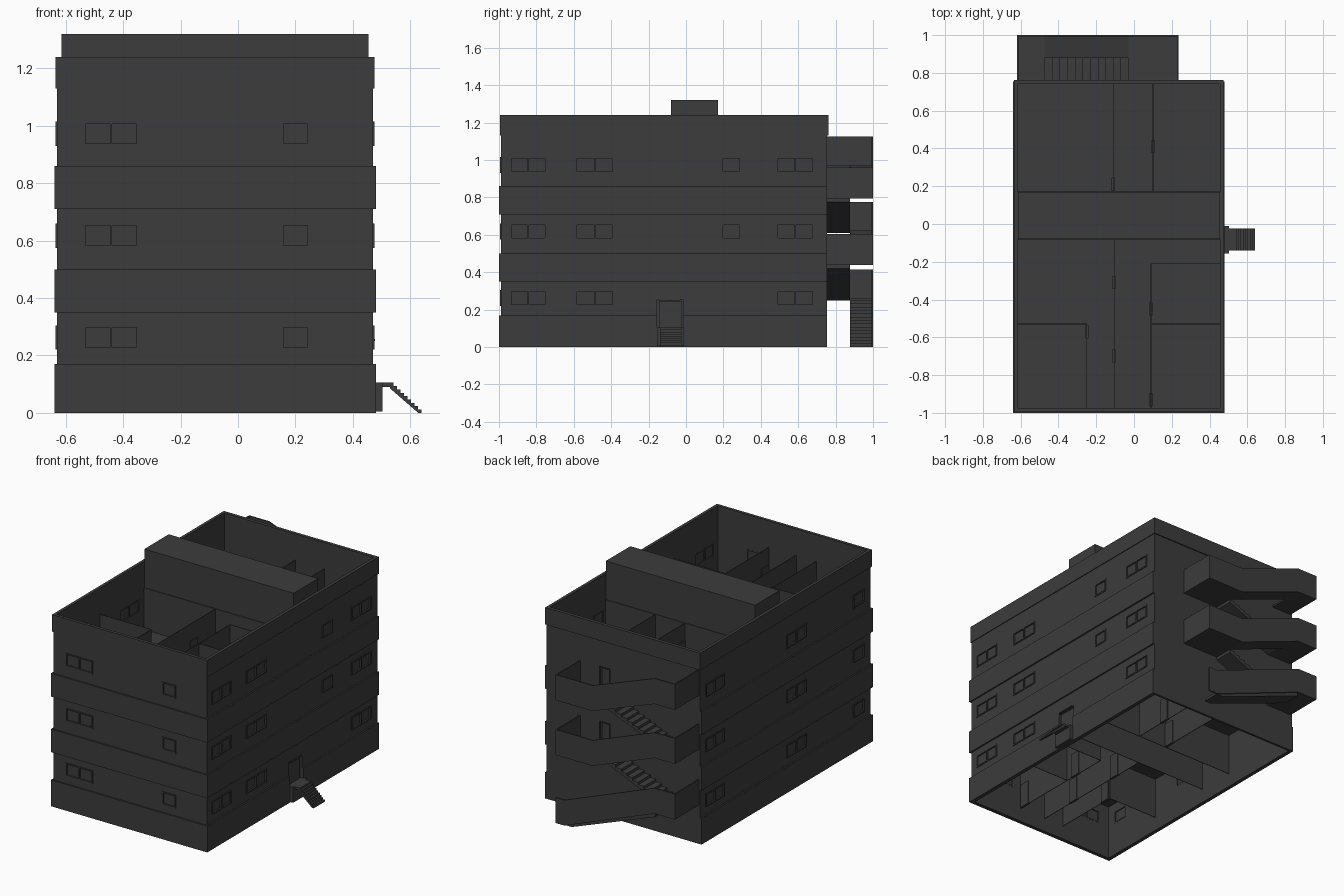
import bpy, bmesh

if "Cube" in bpy.data.objects:
    bpy.data.objects.remove(bpy.data.objects["Cube"], do_unlink=True)

concrete = bpy.data.materials.new("dark_concrete")
concrete.use_nodes = True
GREY = (0.045, 0.045, 0.045, 1)
concrete.diffuse_color = GREY
concrete.node_tree.nodes["Principled BSDF"].inputs["Base Color"].default_value = GREY


def finish(name, bm):
    bmesh.ops.recalc_face_normals(bm, faces=bm.faces[:])
    mesh = bpy.data.meshes.new(name)
    bm.to_mesh(mesh)
    bm.free()
    mesh.materials.append(concrete)
    ob = bpy.data.objects.new(name, mesh)
    bpy.context.scene.collection.objects.link(ob)
    return ob


def add_box(bm, x0, x1, y0, y1, z0, z1):
    v = [bm.verts.new((x, y, z)) for z in (z0, z1) for x, y in ((x0, y0), (x1, y0), (x1, y1), (x0, y1))]
    bm.faces.new(v[:4])
    bm.faces.new(v[4:])
    for i in range(4):
        j = (i + 1) % 4
        bm.faces.new((v[i], v[j], v[j + 4], v[i + 4]))


def boxes(name, dims):
    bm = bmesh.new()
    for d in dims:
        add_box(bm, *d)
    return finish(name, bm)


def prism(name, pts, lo, hi, axis):
    """Extrude a 2D outline along y (points are x, z) or z (points are x, y)."""
    bm = bmesh.new()
    put = (lambda p, h: (p[0], h, p[1])) if axis == "y" else (lambda p, h: (p[0], p[1], h))
    a = [bm.verts.new(put(p, lo)) for p in pts]
    b = [bm.verts.new(put(p, hi)) for p in pts]
    bm.faces.new(a)
    bm.faces.new(b)
    for i in range(len(pts)):
        j = (i + 1) % len(pts)
        bm.faces.new((a[i], a[j], b[j], b[i]))
    return finish(name, bm)


def ring(name, outer, inner, z0, z1):
    """Closed rectangular wall between two rectangles (x0, x1, y0, y1)."""
    bm = bmesh.new()
    loops = []
    for r, z in ((outer, z0), (outer, z1), (inner, z1), (inner, z0)):
        loops.append([bm.verts.new((r[a], r[b], z)) for a, b in ((0, 2), (1, 2), (1, 3), (0, 3))])
    for k in range(4):
        a, b = loops[k], loops[(k + 1) % 4]
        for i in range(4):
            j = (i + 1) % 4
            bm.faces.new((a[i], a[j], b[j], b[i]))
    return finish(name, bm)


def cut(ob, cutter):
    mod = ob.modifiers.new("openings", "BOOLEAN")
    mod.operation, mod.solver, mod.object = "DIFFERENCE", "EXACT", cutter
    dg = bpy.context.evaluated_depsgraph_get()
    mesh = bpy.data.meshes.new_from_object(ob.evaluated_get(dg))
    ob.modifiers.clear()
    ob.data = mesh


# Main dimensions
X0, X1, Y0, Y1 = -0.63, 0.47, -0.99, 0.755
IX0, IX1, IY0, IY1 = -0.615, 0.455, -0.975, 0.74
STOREY = 0.355
FLOORS = [0.09 + STOREY * i for i in range(3)]

# Outer walls, projecting bands and roof parapet
walls = ring("outer_walls", (X0, X1, Y0, Y1), (IX0, IX1, IY0, IY1), 0, 1.235)
P = 0.01
band_plan = [(X0 - P, Y1), (X0 - P, Y0 - P), (X1 + P, Y0 - P), (X1 + P, Y1),
             (X1, Y1), (X1, Y0), (X0, Y0), (X0, Y1)]
bands = [prism(n + "_band", band_plan, a, b, "z")
         for n, a, b in (("base", 0, 0.17), ("middle", 0.35, 0.5), ("upper", 0.71, 0.86))]
ring("parapet", (X0 - 0.005, X1 + 0.005, Y0 - 0.005, Y1 + 0.007), (IX0, IX1, IY0, IY1), 1.13, 1.24)

# Windows: side, start, end; wide ones get a mullion
WINDOWS = [("front", -0.54, -0.345), ("front", 0.15, 0.25),
           ("east", -0.94, -0.745), ("east", -0.59, -0.385), ("east", 0.19, 0.295), ("east", 0.485, 0.685),
           ("west", 0.51, 0.7), ("west", -0.33, -0.13), ("west", -0.92, -0.81)]


def on_wall(side, a, b, z0, z1, out, depth):
    """Box in a wall, from `out` beyond its face to `depth` behind it."""
    if side == "front":
        return (a, b, Y0 - out, Y0 + depth, z0, z1)
    if side == "east":
        return (X1 - depth, X1 + out, a, b, z0, z1)
    if side == "back":
        return (a, b, Y1 - depth, Y1 + out, z0, z1)
    return (X0 - out, X0 + depth, a, b, z0, z1)


holes, frames, panes = [], [], []
for side, a, b in WINDOWS:
    for i, floor in enumerate(FLOORS):
        if side == "east" and a == 0.19 and i == 0:
            continue
        z0, z1 = floor + 0.13, floor + 0.215
        t = 0.008
        holes.append(on_wall(side, a, b, z0, z1, 0.03, 0.03))
        panes.append(on_wall(side, a, b, z0, z1, -0.005, 0.009))
        bars = [(a, a + t, z0, z1), (b - t, b, z0, z1), (a + t, b - t, z0, z0 + t), (a + t, b - t, z1 - t, z1)]
        if b - a > 0.15:
            m = (a + b) / 2
            bars.append((m - t / 2, m + t / 2, z0 + t, z1 - t))
        frames += [on_wall(side, *bar, 0.005, 0.016) for bar in bars]
boxes("window_frames", frames)
boxes("window_panes", panes)

# Door openings: side entrance and two back exits
door_list = [("east", -0.155, -0.015, 0.105, 0.255)]
door_list += [("back", 0.015, 0.09, f, f + 0.16) for f in FLOORS[1:]]
holes += [on_wall(*d, 0.03, 0.03) for d in door_list]
cutter = boxes("opening_cutter", holes)
cutter.hide_render = True
cut(walls, cutter)
cut(bands[0], cutter)
bpy.data.objects.remove(cutter, do_unlink=True)
boxes("door_leaves", [on_wall(s, a + 0.01, b - 0.01, z0, z1 - 0.01, -0.008, 0.014) for s, a, b, z0, z1 in door_list])
boxes("entrance_lintel", [on_wall("east", -0.145, -0.03, 0.25, 0.257, 0.008, 0.01)])

# Floor slabs of the two upper storeys
boxes("floor_slabs", [(IX0, IX1, IY0, IY1, f - 0.085, f) for f in FLOORS[1:]])

# Interior partitions and doors, repeated on each storey
H, T = 0.27, 0.002
LONG = [(-0.105, IY0, -0.08), (0.09, IY0, -0.21), (-0.25, IY0, -0.53), (-0.11, 0.17, IY1), (0.1, 0.17, IY1)]
CROSS = [(-0.53, IX0, -0.25), (-0.21, 0.09, IX1), (-0.53, 0.09, IX1), (-0.08, IX0, IX1), (0.17, IX0, IX1)]
DOORS = [(0.1, 0.41), (-0.11, 0.21), (-0.105, -0.31), (0.09, -0.45), (-0.25, -0.57), (-0.105, -0.7), (0.09, -0.93)]
parts, doors = [], []
for f in FLOORS:
    parts += [(x - T, x + T, a, b, f, f + H) for x, a, b in LONG]
    parts += [(a, b, y - T, y + T, f, f + H) for y, a, b in CROSS]
    doors += [(x - 0.008, x + 0.008, y - 0.035, y + 0.035, f, f + 0.16) for x, y in DOORS]
boxes("partitions", parts)
boxes("interior_doors", doors)

# Stairwell block rising above the roof
boxes("roof_block", [(IX0, IX1, -0.08, 0.17, 1.165, 1.32)])
boxes("stairwell_walls", [(IX0, IX1, y - T, y + T, FLOORS[2], 1.165) for y in (-0.076, 0.166)])


def stairs(name, xa, za, xb, zb, n, y0, y1, thick):
    """Sawtooth flight from (xa, za) up to (xb, zb) with a sloping underside."""
    dx, dz = (xb - xa) / n, (zb - za) / n
    pts = [(xa, za)]
    for i in range(n):
        pts += [(xa + dx * i, za + dz * (i + 1)), (xa + dx * (i + 1), za + dz * (i + 1))]
    pts += [(xb, zb - thick), (xa + dx, za)]
    return prism(name, pts, y0, y1, "y")


# Entrance steps
boxes("entrance_landing", [(0.47, 0.503, -0.155, -0.01, 0.005, 0.105), (0.5, 0.53, -0.14, -0.025, 0.09, 0.105)])
stairs("entrance_steps", 0.64, 0, 0.53, 0.105, 9, -0.14, -0.025, 0.02)

# Back escape stair: east landings at floor level, west landings half a storey up
EAST, TURN_E, TURN_W, WEST = 0.235, -0.03, -0.475, -0.62
MID, OUT, RAIL, W = 0.878, 1.0, 0.165, 0.008
landings, rails = [], []
for i in range(3):
    low, high = (0, 0.44, 0.795)[i], (0.25, 0.61, 0.96)[i]
    start = TURN_E if i else 0.17
    landings.append((WEST, TURN_W, Y1, OUT, high, high + 0.012))
    rails.append((WEST, WEST + W, Y1, OUT, high, high + RAIL))
    if i:
        landings.append((TURN_E, EAST, Y1, OUT, low, low + 0.012))
        rails.append((EAST - W, EAST, Y1, OUT, low, low + RAIL))
        prism("outer_ramp", [(TURN_E, low), (TURN_E, low + 0.012), (TURN_W, high + 0.012), (TURN_W, high)],
              MID, OUT, "y")
    else:
        stairs("ground_flight", start, 0, TURN_W, high, 14, MID, OUT - W, 0.025)
    line = [(EAST, low), (start, low), (TURN_W, high), (WEST, high)]
    prism("outer_rail", line + [(x, z + RAIL) for x, z in reversed(line)], OUT - W, OUT, "y")
    if i < 2:
        top = (0.44, 0.795)[i]
        stairs("inner_flight", TURN_W, high, TURN_E, top, 11, Y1, MID, 0.02)
boxes("stair_landings", landings)
boxes("landing_rails", rails)
